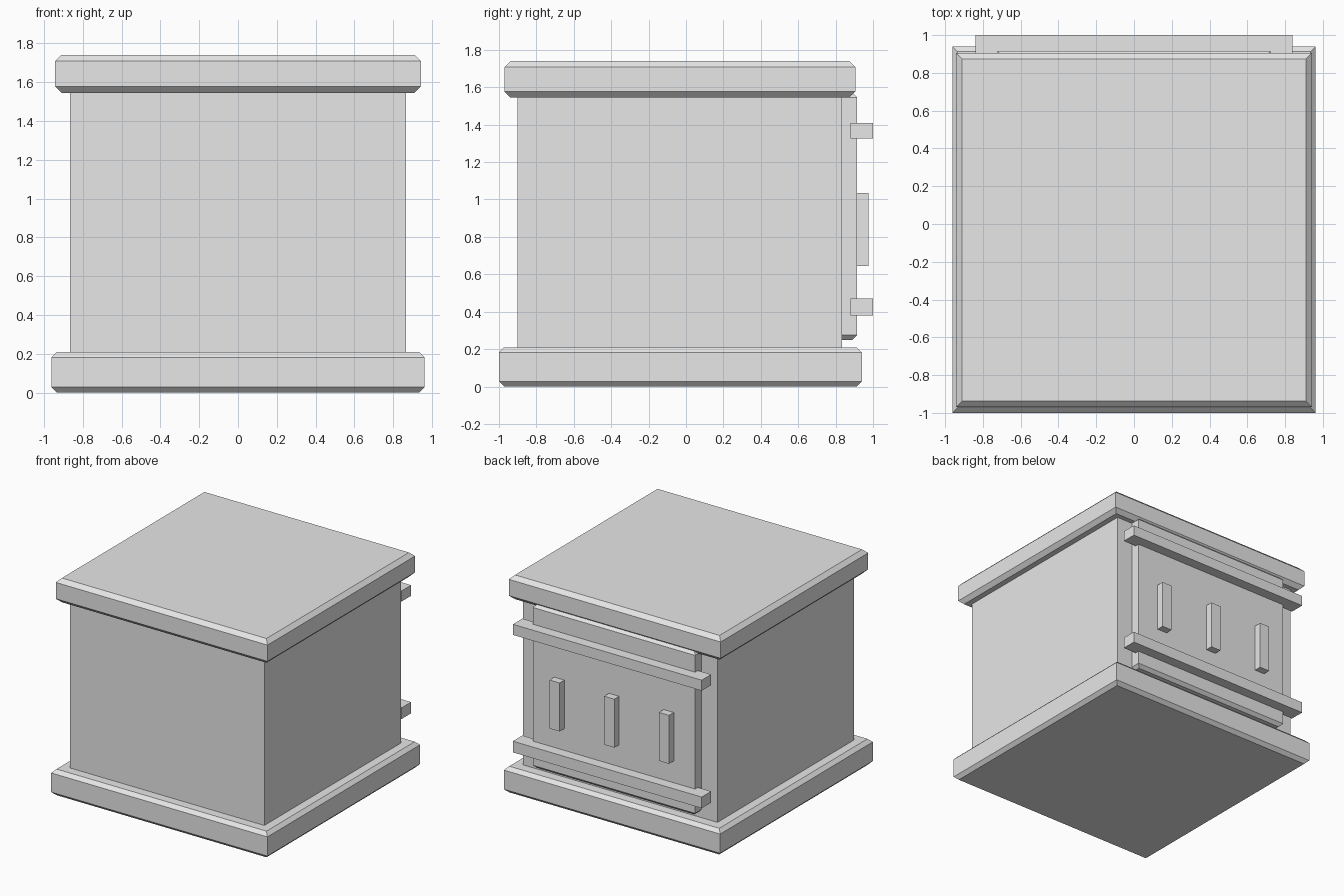
import bpy
import bmesh

default_cube = bpy.data.objects.get("Cube")
if default_cube:
    bpy.data.objects.remove(default_cube, do_unlink=True)

grey = bpy.data.materials.new("plain grey")
grey.use_nodes = True
colour = (0.8, 0.8, 0.8, 1)
grey.diffuse_color = colour
grey.node_tree.nodes["Principled BSDF"].inputs["Base Color"].default_value = colour


def block(name, x, y, z, chamfer=0.0):
    """Box between the x, y and z ranges; chamfer slopes its top and bottom rims."""
    bm = bmesh.new()
    bmesh.ops.create_cube(bm, size=1)
    for v in bm.verts:
        v.co = [r[0] if c < 0 else r[1] for c, r in zip(v.co, (x, y, z))]
    if chamfer:
        rims = [e for e in bm.edges if abs(e.verts[0].co.z - e.verts[1].co.z) < 0.001]
        bmesh.ops.bevel(bm, geom=rims, offset=chamfer, segments=1, affect='EDGES')
    bmesh.ops.recalc_face_normals(bm, faces=bm.faces)
    mesh = bpy.data.meshes.new(name)
    bm.to_mesh(mesh)
    bm.free()
    mesh.materials.append(grey)
    obj = bpy.data.objects.new(name, mesh)
    bpy.context.collection.objects.link(obj)
    return obj


# Main box with its plinth and lid
block("body", (-0.865, 0.865), (-0.9, 0.835), (0.1, 1.65))
block("base", (-0.962, 0.962), (-1, 0.94), (0, 0.21), 0.028)
block("lid", (-0.942, 0.942), (-0.97, 0.905), (1.545, 1.74), 0.032)

# Raised panel on the back
block("back_panel", (-0.722, 0.722), (0.75, 0.915), (0.25, 1.57), 0.025)

# Horizontal rails across the panel
for name, z in (("lower_rail", (0.38, 0.47)), ("upper_rail", (1.325, 1.41))):
    block(name, (-0.84, 0.84), (0.88, 1), z)

# Upright bars between the rails
for name, x in (("right_bar", -0.487), ("middle_bar", 0), ("left_bar", 0.487)):
    block(name, (x - 0.045, x + 0.045), (0.9, 0.975), (0.645, 1.035))
